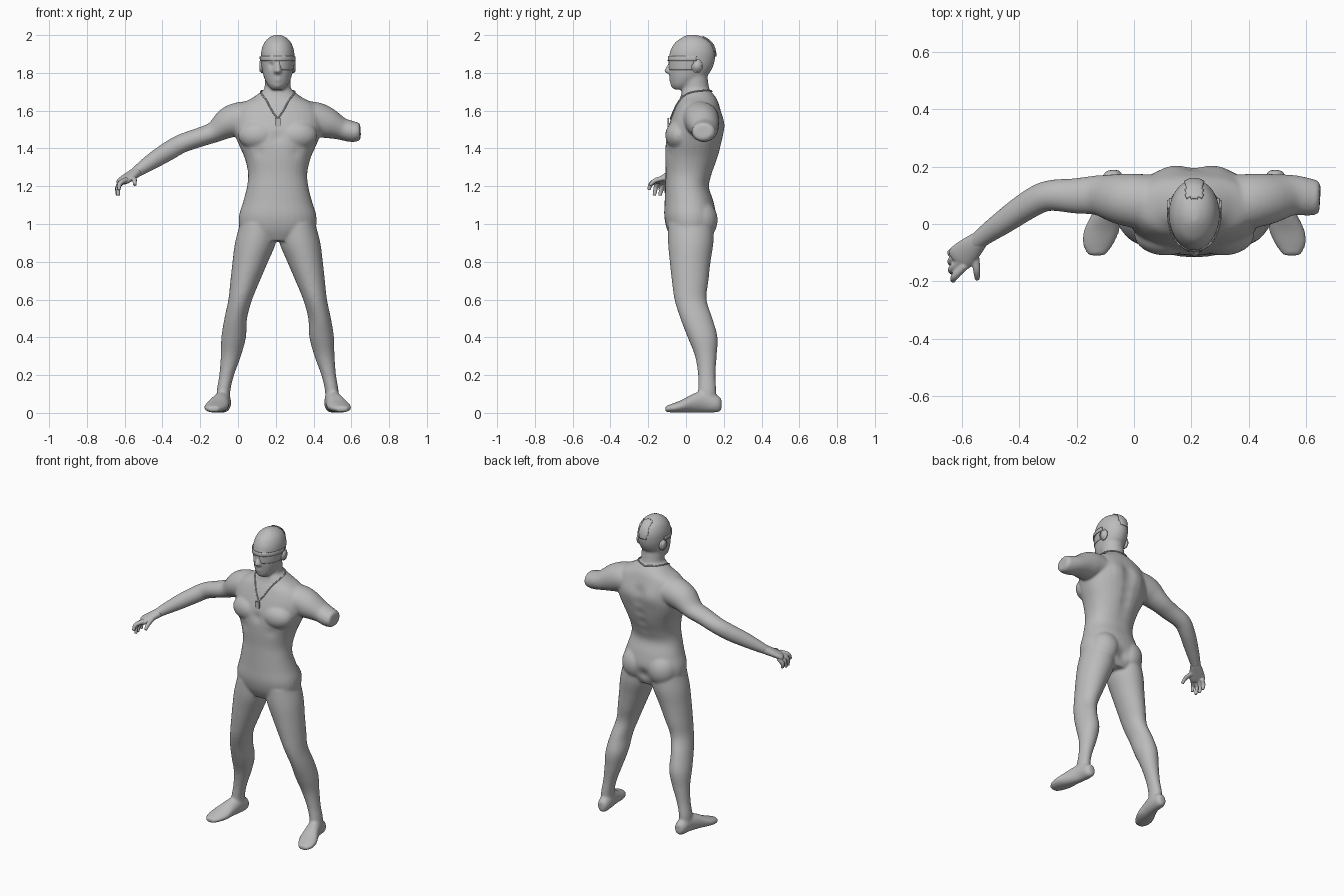
import bpy, bmesh, math
from mathutils import Vector, Matrix

cube = bpy.data.objects.get("Cube")
if cube:
    bpy.data.objects.remove(cube)

CENTRE_X = 0.21
X, Y, Z = Vector((1, 0, 0)), Vector((0, 1, 0)), Vector((0, 0, 1))

grey = bpy.data.materials.new("plain_grey")
grey.use_nodes = True
grey.diffuse_color = (0.5, 0.5, 0.5, 1)
grey.node_tree.nodes["Principled BSDF"].inputs["Base Color"].default_value = (0.5, 0.5, 0.5, 1)


def dense(rows, steps=5):
    """Catmull-Rom interpolation of every column."""
    out = []
    for i in range(len(rows) - 1):
        a, b, c, d = (rows[max(0, min(len(rows) - 1, i + k))] for k in (-1, 0, 1, 2))
        for s in range(steps):
            t = s / steps
            out.append([0.5 * (2 * q + (r - p) * t + (2 * p - 5 * q + 4 * r - w) * t * t
                               + (3 * q - p - 3 * r + w) * t ** 3)
                        for p, q, r, w in zip(a, b, c, d)])
    return out + [list(rows[-1])]


def loft(bm, rows, axis=None, ref=Z, side=1, square=1.0, grow=0.0, sides=32):
    """Closed tube through rows of x, y, z, radius across, radius along ref."""
    rows = dense(rows)
    centres = [Vector((r[0] * side, r[1], r[2])) for r in rows]
    rings = []
    for i, (c, r) in enumerate(zip(centres, rows)):
        t = axis or (centres[min(i + 1, len(rows) - 1)] - centres[max(i - 1, 0)]).normalized()
        a = ref.cross(t).normalized()
        b = t.cross(a)
        ring = []
        for k in range(sides):
            co, si = math.cos(k * math.tau / sides), math.sin(k * math.tau / sides)
            u = math.copysign(abs(co) ** square, co) * (max(r[3], 0.004) + grow)
            v = math.copysign(abs(si) ** square, si) * (max(r[4], 0.004) + grow)
            ring.append(bm.verts.new(c + a * u + b * v))
        rings.append(ring)
    for p, q in zip(rings, rings[1:]):
        for k in range(sides):
            n = (k + 1) % sides
            bm.faces.new((p[k], p[n], q[n], q[k]))
    bm.faces.new(rings[0])
    bm.faces.new(rings[-1])


def levels(table):
    """Rows from height, half width, front y and back y."""
    return [(0, (f + b) / 2, z, w, (b - f) / 2) for z, w, f, b in table]


def ball(bm, centre, radii):
    m = Matrix.Translation(centre) @ Matrix.Diagonal((*radii, 1))
    bmesh.ops.create_uvsphere(bm, u_segments=24, v_segments=16, radius=1, matrix=m)


def finish(name, bm):
    bmesh.ops.recalc_face_normals(bm, faces=bm.faces[:])
    mesh = bpy.data.meshes.new(name)
    bm.to_mesh(mesh)
    bm.free()
    mesh.materials.append(grey)
    mesh.shade_smooth()
    obj = bpy.data.objects.new(name, mesh)
    bpy.context.collection.objects.link(obj)
    return obj


def fuse(obj, voxel, rounds):
    """Merge overlapping volumes into one smooth skin."""
    mod = obj.modifiers.new("fuse", 'REMESH')
    mod.mode, mod.voxel_size, mod.use_smooth_shade = 'VOXEL', voxel, True
    mod = obj.modifiers.new("soften", 'SMOOTH')
    mod.factor, mod.iterations = 0.5, rounds
    bpy.context.view_layer.objects.active = obj
    for m in list(obj.modifiers):
        bpy.ops.object.modifier_apply(modifier=m.name)
    obj.data.shade_smooth()


def push(obj, centre, radius, amount):
    """Sculpt the skin along y around a point and its mirror."""
    for s in ((1, -1) if centre[0] else (1,)):
        c = Vector((centre[0] * s, centre[1], centre[2]))
        for v in obj.data.vertices:
            d = (v.co - c).length / radius
            if d < 3:
                v.co.y += amount * math.exp(-d * d)


# Torso, neck and head
torso = levels([(.91, .12, -.07, .12), (.97, .195, -.10, .15), (1.04, .205, -.115, .16),
                (1.12, .182, -.113, .145), (1.2, .162, -.11, .122), (1.27, .157, -.108, .14),
                (1.35, .175, -.11, .17), (1.43, .21, -.108, .19), (1.5, .235, -.098, .197),
                (1.57, .235, -.075, .19), (1.63, .2, -.05, .175), (1.67, .13, -.03, .158),
                (1.71, .075, -.02, .125)])
neck = [(0, .07, 1.6, .09, .09), (0, .053, 1.7, .071, .073), (0, .042, 1.8, .068, .07)]
head = levels([(1.712, .03, -.062, 0), (1.735, .052, -.077, .04), (1.77, .07, -.084, .09),
               (1.8, .079, -.088, .125), (1.84, .086, -.09, .146), (1.88, .089, -.09, .154),
               (1.92, .086, -.082, .152), (1.96, .071, -.058, .133), (1.988, .044, -.02, .095),
               (2.002, .012, .01, .05)])
bm = bmesh.new()
loft(bm, torso, Z, Y, square=0.9)
loft(bm, neck, Z, Y)
loft(bm, head, Z, Y)
loft(bm, [(0, -.075, 1.86, .01, .014), (0, -.09, 1.83, .013, .016),
          (0, -.096, 1.808, .02, .02), (0, -.085, 1.795, .015, .01)], Z, Y)

# Legs, feet, arms
leg = [(.10, .025, 1.0, .10, .12), (.118, .025, .9, .108, .12), (.145, .022, .8, .094, .108),
       (.172, .022, .7, .078, .097), (.198, .024, .6, .063, .085), (.222, .055, .5, .06, .085),
       (.233, .088, .4, .065, .079), (.248, .105, .3, .053, .057), (.27, .11, .2, .039, .046),
       (.286, .112, .12, .036, .048), (.288, .112, .05, .036, .045)]
foot = [(.282, .188, .045, .02, .03), (.284, .165, .048, .036, .045), (.29, .1, .06, .042, .058),
        (.305, .04, .052, .05, .05), (.322, -.02, .036, .062, .034), (.335, -.07, .026, .054, .024),
        (.34, -.11, .02, .03, .015)]
upper_arm = [(.14, .07, 1.56, .1, .09), (.2, .08, 1.555, .095, .09), (.26, .088, 1.535, .088, .083)]
whole_arm = upper_arm + [
    (.335, .1, 1.487, .07, .056), (.41, .098, 1.46, .062, .051), (.51, .098, 1.425, .053, .05),
    (.58, .065, 1.385, .049, .05), (.66, .01, 1.335, .043, .044), (.73, -.04, 1.288, .034, .033),
    (.77, -.074, 1.26, .028, .025)]
stump = upper_arm + [(.335, .1, 1.505, .072, .06), (.39, .095, 1.49, .066, .056),
                     (.425, .09, 1.488, .06, .05), (.438, .089, 1.488, .045, .038)]
for s in (1, -1):
    loft(bm, leg, Z, Y, s)
    loft(bm, foot, -Y, Z, s)
    ball(bm, (.09 * s, .068, 1.02), (.1, .1, .11))
    ball(bm, (.1 * s, -.035, 1.47), (.11, .075, .08))
loft(bm, whole_arm, side=-1)
loft(bm, stump, side=1)
body = finish("body", bm)
fuse(body, 0.008, 6)

# Muscle and face relief
for z in (1.2, 1.27, 1.34, 1.41, 1.48, 1.55):
    push(body, (0, .175, z), .035, -.009)
push(body, (0, .165, .98), .04, -.02)
push(body, (0, -.11, 1.46), .03, .008)
push(body, (.08, .19, 1.53), .06, .012)
push(body, (.1, -.1, 1.38), .03, .005)
push(body, (.036, -.08, 1.842), .017, .011)
push(body, (.035, -.08, 1.873), .016, -.005)
push(body, (0, -.084, 1.763), .016, -.006)
push(body, (0, -.075, 1.73), .018, -.005)

# Right hand
bm = bmesh.new()
loft(bm, [(.745, -.053, 1.276, .031, .028), (.785, -.09, 1.25, .044, .024),
          (.815, -.118, 1.23, .048, .02), (.828, -.13, 1.22, .04, .014)], side=-1)
fingers = [((.8, -.145, 1.235), (.835, -.183, 1.215), (.84, -.197, 1.18)),
           ((.815, -.13, 1.23), (.845, -.157, 1.2), (.843, -.168, 1.15)),
           ((.825, -.11, 1.225), (.847, -.128, 1.19), (.848, -.138, 1.15)),
           ((.828, -.09, 1.22), (.848, -.1, 1.19), (.846, -.104, 1.157)),
           ((.765, -.1, 1.245), (.758, -.16, 1.232), (.756, -.192, 1.205))]
for joints in fingers:
    loft(bm, [(*p, r, r) for p, r in zip(joints, (.015, .013, .009))], ref=X, side=-1, sides=12)
hand = finish("right_hand", bm)
fuse(hand, 0.004, 3)


# Headgear shells that follow the head
def shell(name, keep):
    bm = bmesh.new()
    loft(bm, head, Z, Y, grow=0.002, sides=64)
    drop = [f for f in bm.faces if len(f.verts) > 4 or not keep(f.calc_center_median())]
    bmesh.ops.delete(bm, geom=drop, context='FACES')
    obj = finish(name, bm)
    mod = obj.modifiers.new("thickness", 'SOLIDIFY')
    mod.thickness, mod.offset = 0.004, 1
    return obj


gear = [shell("left_eyepiece", lambda c: c.x > .008 and c.y < .04 and 1.815 < c.z < 1.86),
        shell("brow_strap", lambda c: c.y < .06 and 1.868 < c.z < 1.886),
        shell("rear_plate", lambda c: abs(c.x) < .03 and c.y > .09 and c.z > 1.89)]
for s, label in ((1, "left"), (-1, "right")):
    bm = bmesh.new()
    m = (Matrix.Translation((.082 * s, .06, 1.835)) @ Matrix.Diagonal((1, .9, 1.05, 1))
         @ Matrix.Rotation(math.pi / 2, 4, 'Y'))
    bmesh.ops.create_cone(bm, cap_ends=True, segments=28, radius1=.034, radius2=.034,
                          depth=.026, matrix=m)
    rims = [e for e in bm.edges if any(len(f.verts) > 4 for f in e.link_faces)]
    bmesh.ops.bevel(bm, geom=rims, offset=.007, segments=3, affect='EDGES')
    gear.append(finish(label + "_ear_cover", bm))

# Neck chain laid on the skin, with a tag
bpy.context.view_layer.update()
half = dense([(0, .14, 1.705), (.06, .115, 1.71), (.085, .06, 1.7), (.062, -.01, 1.655),
              (.03, -.065, 1.6), (0, -.09, 1.56)])
path = half + [(-p[0], p[1], p[2]) for p in half[-2:0:-1]]
curve = bpy.data.curves.new("neck_chain", 'CURVE')
curve.dimensions, curve.bevel_depth = '3D', 0.004
spline = curve.splines.new('POLY')
spline.points.add(len(path) - 1)
spline.use_cyclic_u = True
for point, p in zip(spline.points, path):
    hit, spot, normal, index = body.closest_point_on_mesh(Vector(p))
    point.co = (*(spot + normal * 0.003), 1)
curve.materials.append(grey)
chain = bpy.data.objects.new("neck_chain", curve)
bpy.context.collection.objects.link(chain)

hit, spot, normal, index = body.closest_point_on_mesh(Vector((0, -.12, 1.537)))
bm = bmesh.new()
bmesh.ops.create_cube(bm, size=1, matrix=Matrix.Translation((0, spot.y - .005, 1.537))
                      @ Matrix.Diagonal((.028, .009, .046, 1)))
tag = finish("neck_tag", bm)
tag.data.shade_flat()

for obj in [body, hand, chain, tag] + gear:
    obj.location.x = CENTRE_X
